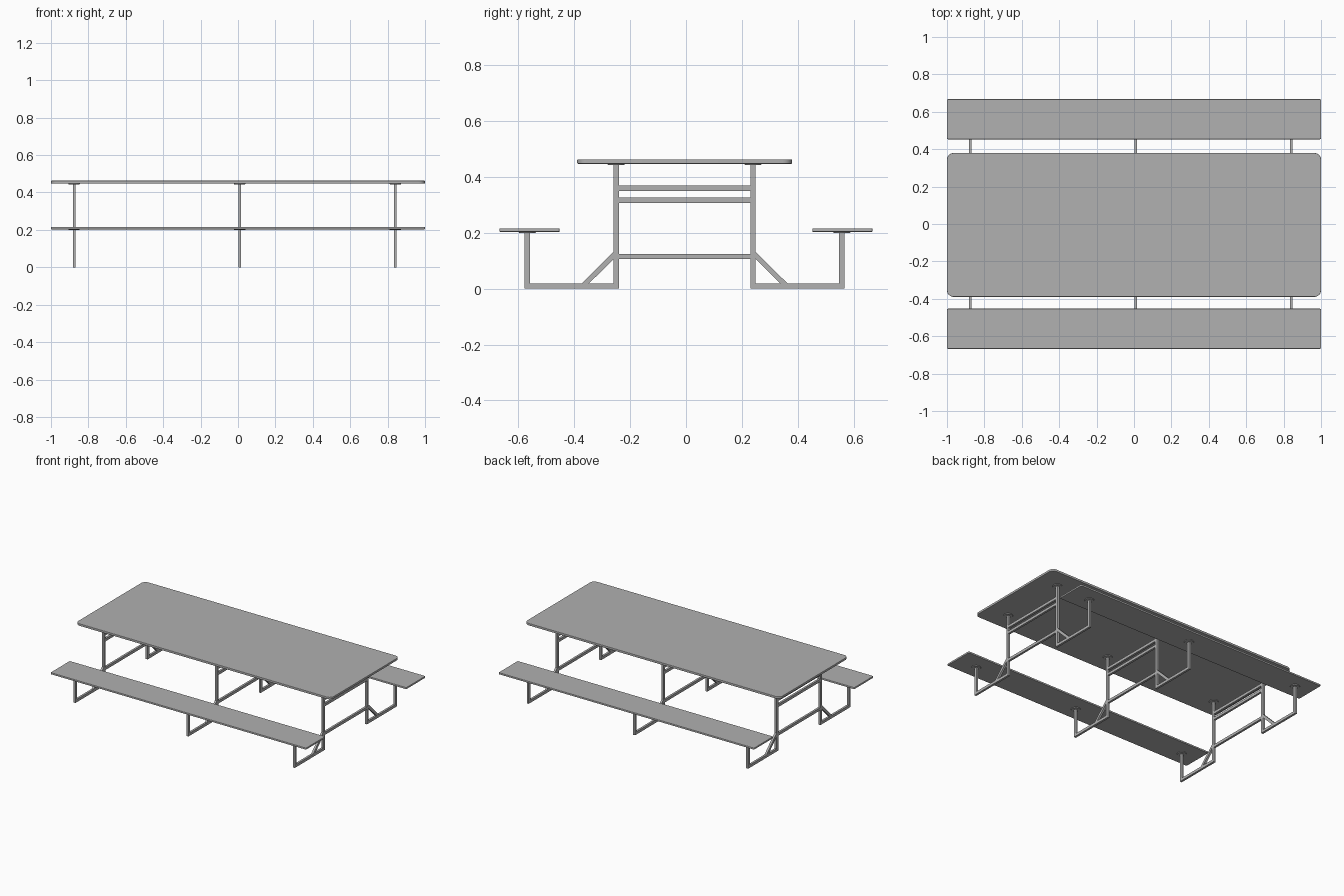
import bpy, bmesh
from math import atan2, hypot, radians
from mathutils import Matrix, Vector

if "Cube" in bpy.data.objects:
    bpy.data.objects.remove(bpy.data.objects["Cube"])

CY = -0.005            # frame and table centre line
TX, TW = 0.015, 0.019  # tube thickness in x, width in the y-z plane

grey = bpy.data.materials.new("dark_grey")
grey.diffuse_color = (0.44, 0.44, 0.44, 1)
grey.use_nodes = True
grey.node_tree.nodes["Principled BSDF"].inputs["Base Color"].default_value = grey.diffuse_color


def finish(name, bm, smooth=False):
    me = bpy.data.meshes.new(name)
    bmesh.ops.recalc_face_normals(bm, faces=bm.faces)
    bm.to_mesh(me)
    bm.free()
    me.materials.append(grey)
    ob = bpy.data.objects.new(name, me)
    bpy.context.collection.objects.link(ob)
    if smooth:
        bpy.ops.object.select_all(action='DESELECT')
        ob.select_set(True)
        bpy.context.view_layer.objects.active = ob
        bpy.ops.object.shade_smooth_by_angle(angle=radians(18))
    return ob


def slab(name, y, width, z0, z1, corner, edge):
    """Board with rounded plan corners and softened rims."""
    bm = bmesh.new()
    m = Matrix.Translation((0, y, (z0 + z1) / 2)) @ Matrix.Diagonal((2, width, z1 - z0, 1))
    bmesh.ops.create_cube(bm, size=1, matrix=m)
    upright = [e for e in bm.edges if abs(e.verts[0].co.z - e.verts[1].co.z) > 0.001]
    bmesh.ops.bevel(bm, geom=upright, offset=corner, segments=6, profile=0.5, affect='EDGES')
    rims = [e for e in bm.edges if abs(e.verts[0].co.z - e.verts[1].co.z) < 1e-5]
    bmesh.ops.bevel(bm, geom=rims, offset=edge, segments=2, profile=0.5, affect='EDGES')
    finish(name, bm, True)


def tube(bm, x, a, b):
    """Rectangular tube between two (y, z) points."""
    dy, dz = b[0] - a[0], b[1] - a[1]
    m = (Matrix.Translation((x, (a[0] + b[0]) / 2, (a[1] + b[1]) / 2))
         @ Matrix.Rotation(atan2(dz, dy), 4, 'X')
         @ Matrix.Diagonal((TX, hypot(dy, dz), TW, 1)))
    bmesh.ops.create_cube(bm, size=1, matrix=m)


def plate(name, x, y, z0, z1):
    """Round mounting plate under a board."""
    bm = bmesh.new()
    bmesh.ops.create_cone(bm, cap_ends=True, segments=24, radius1=0.029, radius2=0.031,
                          depth=z1 - z0, matrix=Matrix.Translation((x, y, (z0 + z1) / 2)))
    finish(name, bm, True)


# Boards
slab("table_top", CY, 0.769, 0.447, 0.463, 0.035, 0.003)
slab("front_seat", -0.560, 0.215, 0.203, 0.216, 0.007, 0.003)
slab("back_seat", 0.560, 0.215, 0.203, 0.216, 0.007, 0.003)

# Three identical steel frames
for label, x in (("left", -0.876), ("middle", 0.009), ("right", 0.841)):
    bm = bmesh.new()
    for z in (0.360, 0.317, 0.115):                      # cross rails
        tube(bm, x, (CY - 0.236, z), (CY + 0.236, z))
    for s in (-1, 1):
        leg, post = CY + s * 0.245, CY + s * 0.563
        tube(bm, x, (leg, 0), (leg, 0.445))              # table leg
        tube(bm, x, (post, 0), (post, 0.201))            # seat post
        tube(bm, x, (leg + s * TW / 2, TW / 2), (post - s * TW / 2, TW / 2))  # foot rail
        # diagonal brace, cut flush against leg and foot rail
        bmv = []
        for dx in (-TX / 2, TX / 2):
            for y, z in ((0.254, 0.132), (0.254, 0.106), (0.342, 0.019), (0.368, 0.019)):
                bmv.append(bm.verts.new(Vector((x + dx, CY + s * y, z))))
        bm.faces.new(bmv[:4])
        bm.faces.new(bmv[4:])
        for i in range(4):
            j = (i + 1) % 4
            bm.faces.new((bmv[i], bmv[j], bmv[4 + j], bmv[4 + i]))
        side = "front" if s < 0 else "back"
        plate(f"{label}_{side}_table_plate", x, leg, 0.443, 0.447)
        plate(f"{label}_{side}_seat_plate", x, post, 0.199, 0.203)
    finish(f"{label}_frame", bm)
